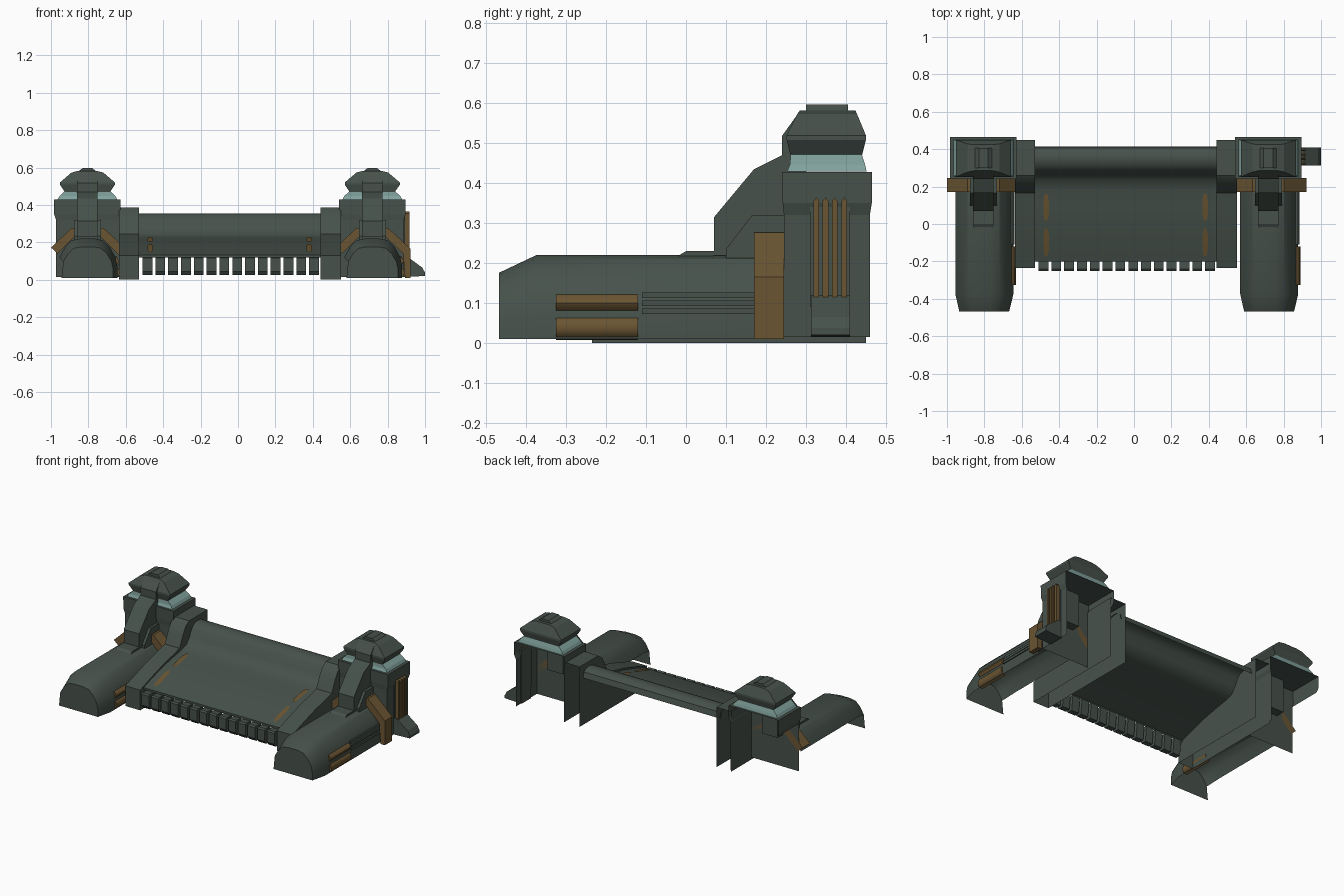
import bpy, bmesh, math
from mathutils import Vector

if "Cube" in bpy.data.objects:
    bpy.data.objects.remove(bpy.data.objects["Cube"])


def material(name, rgb):
    m = bpy.data.materials.new(name)
    m.diffuse_color = (*rgb, 1)
    m.use_nodes = True
    m.node_tree.nodes["Principled BSDF"].inputs["Base Color"].default_value = m.diffuse_color
    return m


GREY = material("grey_green_armour", (0.062, 0.083, 0.070))
BROWN = material("bronze_brown", (0.145, 0.090, 0.032))
TEAL = material("pale_teal", (0.22, 0.36, 0.335))


def make(name, bm, mat, smooth=None, sheet=False):
    """Turn a bmesh into an object; open sheets are turned to face front/up."""
    bmesh.ops.recalc_face_normals(bm, faces=bm.faces)
    if sheet:
        lean = Vector((0.5, -1, 1))
        if sum(f.normal.dot(lean) * f.calc_area() for f in bm.faces) < 0:
            bmesh.ops.reverse_faces(bm, faces=bm.faces)
    me = bpy.data.meshes.new(name)
    bm.to_mesh(me)
    bm.free()
    me.materials.append(mat)
    ob = bpy.data.objects.new(name, me)
    bpy.context.collection.objects.link(ob)
    if smooth:
        bpy.ops.object.select_all(action='DESELECT')
        ob.select_set(True)
        bpy.context.view_layer.objects.active = ob
        bpy.ops.object.shade_smooth_by_angle(angle=math.radians(smooth))
    return ob


def loft(rows, closed=False, cap_first=False, cap_last=False, skip=None):
    """Bridge rows of points; skip(centre) drops hidden faces."""
    bm = bmesh.new()
    vs = [[bm.verts.new(p) for p in r] for r in rows]
    n = len(rows[0])
    for a, b in zip(vs, vs[1:]):
        for i in range(n if closed else n - 1):
            j = (i + 1) % n
            q = (a[i], a[j], b[j], b[i])
            c = sum((v.co for v in q), Vector((0, 0, 0))) / 4
            if not (skip and skip(c)):
                bm.faces.new(q)
    if cap_first:
        bm.faces.new(vs[0])
    if cap_last:
        bm.faces.new(vs[-1])
    return bm


def prism(name, prof, x0, x1, mat, smooth=None):
    """Extrude a (y, z) profile along x."""
    rows = [[(x, y, z) for y, z in prof] for x in (x0, x1)]
    return make(name, loft(rows, True, True, True), mat, smooth)


def box(name, x0, x1, y0, y1, z0, z1, mat):
    return prism(name, [(y0, z0), (y1, z0), (y1, z1), (y0, z1)], x0, x1, mat)


def rect(cx, w, y0, y1, z):
    return [(cx - w, y0, z), (cx + w, y0, z), (cx + w, y1, z), (cx - w, y1, z)]


# ---- central wall: concave ramp rising to a rounded ridge
RAMP = [(-.2, .12), (-.2, .133), (-.1, .165), (0, .193), (.1, .213), (.18, .226),
        (.235, .243), (.265, .28), (.285, .32), (.31, .345), (.345, .355),
        (.38, .352), (.405, .335), (.415, .30)]
make("wall_ramp", loft([[(x, y, z) for y, z in RAMP] for x in (-.535, .445)]),
     GREY, 35, True)


def ramp_z(y):
    for (a, za), (b, zb) in zip(RAMP[1:], RAMP[2:]):
        if a <= y <= b:
            return za + (zb - za) * (y - a) / (b - a)


# painted bronze dashes on the ramp
for x in (-.47, .38):
    for y0, y1 in ((-.17, -.025), (.02, .16)):
        ys = [y0 + (y1 - y0) * i / 4 for i in range(5)]
        ws = [.008, .015, .015, .015, .008]
        rows = [[(x - w, y, ramp_z(y) + .005), (x + w, y, ramp_z(y) + .005)]
                for y, w in zip(ys, ws)]
        make("ramp_dash", loft(rows), BROWN, None, True)

# row of teeth under the front lip
for i in range(14):
    x = -.51 + i * .0685
    prism("front_tooth", [(-.25, .115), (-.25, .045), (-.235, .025), (-.2, .025),
                          (-.19, .12), (-.24, .122)], x, x + .052, GREY)

# ---- end blocks, open at the back and below
BLOCK = [(-.235, 0), (-.235, .13), (-.1, .175), (.0, .205), (.10, .228), (.165, .245),
         (.20, .32), (.225, .36), (.26, .385), (.45, .385)]
for x0, x1 in ((-.635, -.53), (.44, .55)):
    bm = loft([[(x, y, z) for y, z in BLOCK] for x in (x0, x1)])
    verts = list(bm.verts)
    n = len(BLOCK)
    for k, x in ((0, x0), (1, x1)):
        bm.faces.new(verts[k * n:(k + 1) * n] + [bm.verts.new((x, .45, 0))])
    make("end_block", bm, GREY, 25, True)

# ---- tower and pod module, used twice; hidden sides are left open
POD = [(.16, .01), (.16, .07), (.15, .12), (.12, .175), (.085, .21), (.04, .22),
       (-.04, .22), (-.085, .21), (-.12, .175), (-.15, .12)]


def module(cx, outer):
    # long pod with tapered nose
    rows = []
    for y, sx, sz in ((-.468, .86, .79), (-.375, 1, 1), (.2, 1, 1)):
        rows.append([(cx + x * sx, y, .01 + (z - .01) * sz) for x, z in POD])
    make("pod_shell", loft(rows), GREY, 30, True)
    bm = bmesh.new()
    bm.faces.new([bm.verts.new(p) for p in rows[0] + [(cx - .138, -.468, .01)]])
    make("pod_nose", bm, GREY, None, True)

    # bronze canisters and ribs along the pod side
    for z0, z1, x in ((.008, .07, .173), (.075, .125, .168)):
        h = (z1 - z0) / 2
        rows = [[(cx + x - .03 + .03 * math.cos(a), y, z0 + h + h * math.sin(a))
                 for a in [math.pi * (i / 4 - .5) for i in range(5)]]
                for y in (-.325, -.12)]
        make("side_canister", loft(rows, True, True, True), BROWN, 50)
    for z, x in ((.08, .166), (.10, .162), (.12, .156)):
        box("pod_rib", cx + .13, cx + x, -.11, .19, z - .007, z + .007, GREY)

    # bronze band over the pod
    def band(name, pts):
        make(name, loft([[(cx + x, y, z) for x, z in pts] for y in (.17, .245)],
                        True, True, True), BROWN)
    band("band_left", [(-.195, .172), (-.085, .277), (-.05, .277), (-.05, .235), (-.075, .225), (-.16, .14)])
    if outer:
        band("band_right", [(.205, .01), (.205, .165), (.085, .277), (.05, .277),
                            (.05, .235), (.075, .225), (.165, .14), (.175, .01)])
    else:
        band("band_right", [(.17, .13), (.17, .2), (.085, .277), (.05, .277),
                            (.05, .235), (.075, .225), (.15, .15)])

    # tower walls: front, right side, and upper left
    rows = []
    for z, w, f, b in ((.015, .168, .245, .46), (.32, .168, .245, .46),
                       (.35, .178, .242, .465), (.428, .178, .24, .465)):
        rows.append([(cx - w, b, z), (cx - w, f, z), (cx + w, f, z), (cx + w, b, z)])
    make("tower_walls", loft(rows, cap_last=True,
                             skip=lambda c: c.x < cx - .1 and c.z < .3), GREY, None, True)

    # teal collar and stepped cap
    make("tower_collar", loft([rect(cx, .16, .253, .452, .429), rect(cx, .15, .26, .448, .447),
                               rect(cx, .123, .262, .44, .472)], True), TEAL)
    make("tower_cap", loft([rect(cx, .12, .262, .44, .468), rect(cx, .147, .252, .45, .508),
                            rect(cx, .147, .252, .45, .52), rect(cx, .085, .278, .428, .573),
                            rect(cx, .05, .285, .424, .582)], True, True, True), GREY)
    make("cap_crest", loft([rect(cx, .05, .30, .405, .578), rect(cx, .025, .30, .405, .597)],
                           True, True, True), GREY)

    # buttress climbing from pod to cap, with a wider foot
    prism("buttress", [(-.02, .218), (0, .23), (.07, .23), (.07, .315), (.17, .435), (.24, .47),
                       (.24, .518), (.283, .578), (.30, .578), (.30, .22)],
          cx - .055, cx + .055, GREY)
    prism("buttress_foot", [(.10, .21), (.10, .235), (.165, .32), (.245, .32), (.245, .21)],
          cx - .072, cx + .072, GREY)


module(-.805, False)
module(.718, True)

# ---- outer side of the right tower: bronze slats over a sloping foot
box("slat_panel", .88, .893, .31, .41, .09, .36, GREY)
for y in (.326, .349, .372, .396):
    prism("bronze_slat", [(y - .007, .095), (y + .007, .095), (y + .007, .355),
                          (y, .365), (y - .007, .355)], .885, .917, BROWN)
FOOT = [(.88, .015), (.88, .12), (.91, .12), (.985, .065), (1.0, .038), (1.0, .02)]
make("side_foot", loft([[(x, y, z) for x, z in FOOT] for y in (.313, .41)],
                       True, True, True), GREY)
